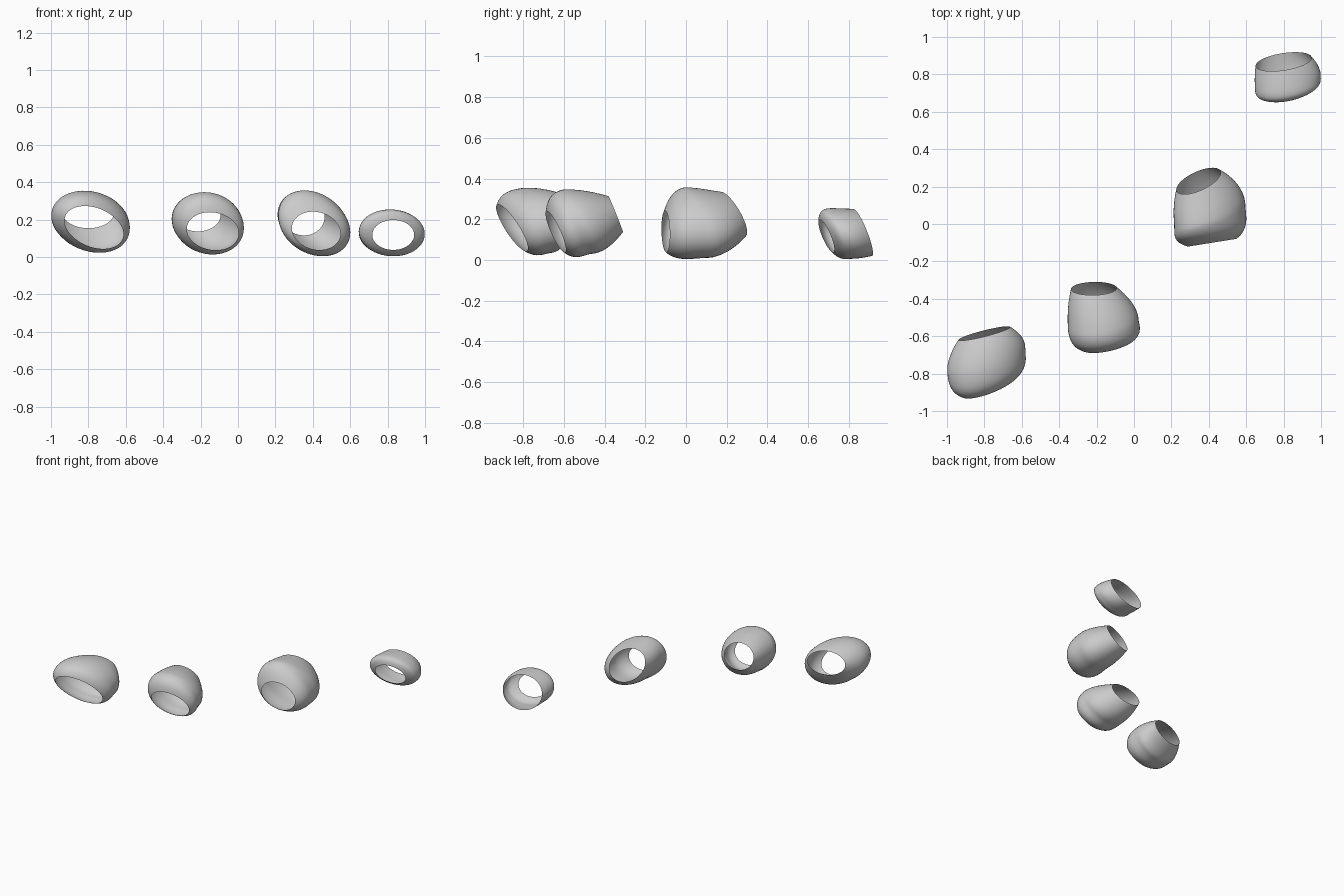
import bpy, bmesh, math

if "Cube" in bpy.data.objects:
    bpy.data.objects.remove(bpy.data.objects["Cube"])

SEG, STEPS = 48, 14   # points around a section, rows per half

# Each band: front rim, widest body section, back rim as
# (centre x, y, z, half width, half height, roll), then rim slants (x, z) front and back
BANDS = {
    "band_far_left": [
        (-.77, -.855, .158, .165, .104, -22), (-.79, -.72, .195, .212, .155, -15),
        (-.80, -.585, .238, .138, .084, 0), (.26, -.48), (.25, -.2)],
    "band_mid_left": [
        (-.135, -.64, .138, .14, .1, -10), (-.165, -.53, .188, .19, .157, -12),
        (-.215, -.345, .225, .122, .088, 0), (.18, -.4), (.02, -.4)],
    "band_mid_right": [
        (.418, -.1, .14, .132, .1, -15), (.405, .05, .183, .205, .155, -35),
        (.345, .23, .225, .12, .108, -20), (.16, 0), (.35, -.5)],
    "band_far_right": [
        (.83, .69, .118, .112, .08, 0), (.822, .765, .13, .176, .124, -4),
        (.80, .868, .135, .15, .115, 6), (.2, -.4), (.16, -.4)],
}


def mix(a, b, t):
    return a + (b - a) * t


def half_rows(rim, body, slant, mid_slant, bulge):
    """Sections from rim to body; sizes swell quickly to round off the lip."""
    rows = []
    for i in range(STEPS + 1):
        t = (i / STEPS) ** 1.5
        move, swell = 1 - (1 - t) ** 1.5, 1 - (1 - t) ** bulge
        weights = (move, t, move, swell, swell, move)
        sec = [mix(a, b, w) for a, b, w in zip(rim, body, weights)]
        rows.append(sec + [mix(a, b, t) for a, b in zip(slant, mid_slant)])
    return rows


def section_points(cx, cy, cz, a, b, roll, kx, kz):
    r = math.radians(roll)
    for i in range(SEG):
        u = 2 * math.pi * i / SEG
        c, s = a * math.cos(u), b * math.sin(u)
        dx = c * math.cos(r) - s * math.sin(r)
        dz = c * math.sin(r) + s * math.cos(r)
        yield cx + dx, cy + kx * dx + kz * dz, cz + dz


def make_band(name, front, body, back, slant_f, slant_b):
    mid = [mix(a, b, .5) for a, b in zip(slant_f, slant_b)]
    rows = half_rows(front, body, slant_f, mid, 4)
    rows += half_rows(back, body, slant_b, mid, 1.8)[-2::-1]
    bm = bmesh.new()
    loops = [[bm.verts.new(p) for p in section_points(*row)] for row in rows]
    # sleeve faces, open at both ends
    for lo, hi in zip(loops, loops[1:]):
        for i in range(SEG):
            j = (i + 1) % SEG
            bm.faces.new((lo[j], lo[i], hi[i], hi[j])).smooth = True
    bm.normal_update()
    if loops[STEPS][0].normal.x < 0:
        bmesh.ops.reverse_faces(bm, faces=bm.faces[:])
    mesh = bpy.data.meshes.new(name)
    bm.to_mesh(mesh)
    bm.free()
    bpy.context.collection.objects.link(bpy.data.objects.new(name, mesh))


for band, spec in BANDS.items():
    make_band(band, *spec)
